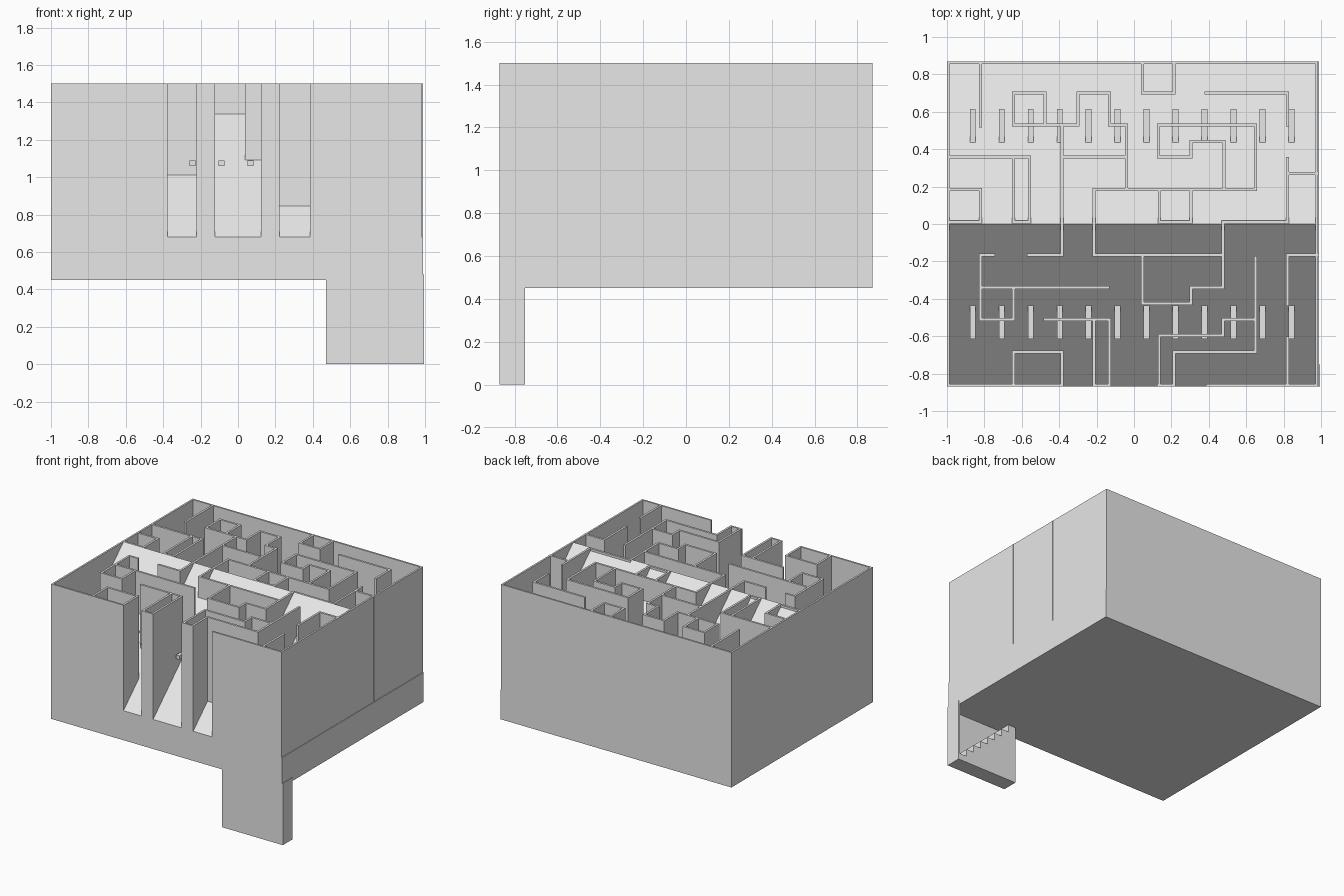
import bpy, bmesh

if "Cube" in bpy.data.objects:
    bpy.data.objects.remove(bpy.data.objects["Cube"])

grey = bpy.data.materials.new("light_grey")
grey.diffuse_color = (0.8, 0.8, 0.8, 1)
grey.use_nodes = True
grey.node_tree.nodes["Principled BSDF"].inputs["Base Color"].default_value = grey.diffuse_color

BASE, EAVE, TOP = 0.45, 0.68, 1.5
X0, X1, Y = -1.0, 0.985, 0.87
T = 0.008  # half wall thickness


def add_box(bm, x0, x1, y0, y1, z0, z1):
    v = bmesh.ops.create_cube(bm, size=1)["verts"]
    for p in v:
        p.co.x = x1 if p.co.x > 0 else x0
        p.co.y = y1 if p.co.y > 0 else y0
        p.co.z = z1 if p.co.z > 0 else z0


def add_prism(bm, ring, offset):
    # extrude a flat outline along an offset
    a = [bm.verts.new(p) for p in ring]
    b = [bm.verts.new([c + o for c, o in zip(p, offset)]) for p in ring]
    bm.faces.new(a)
    bm.faces.new(b[::-1])
    for i in range(len(a)):
        j = (i + 1) % len(a)
        bm.faces.new((a[j], a[i], b[i], b[j]))


def finish(name, bm):
    bmesh.ops.recalc_face_normals(bm, faces=bm.faces)
    mesh = bpy.data.meshes.new(name)
    bm.to_mesh(mesh)
    bm.free()
    mesh.materials.append(grey)
    ob = bpy.data.objects.new(name, mesh)
    bpy.context.collection.objects.link(ob)


# base block with a gable-shaped sloping floor
bm = bmesh.new()
add_box(bm, X0, 0.99, -Y, Y, BASE, EAVE)
finish("base_block", bm)
bm = bmesh.new()
add_prism(bm, [(X0, -Y, EAVE), (X0, Y, EAVE), (X0, 0, TOP)], (X1 - X0, 0, 0))
finish("sloping_floor", bm)

# outer walls, with three openings at the front
W = 0.014
bm = bmesh.new()
add_box(bm, X0, X0 + W, -Y, Y, EAVE, TOP)
add_box(bm, X1 - W, X1, -Y, Y, EAVE, TOP)
add_box(bm, X0, X1, Y - W, Y, EAVE, TOP)
for a, b in ((X0, -0.378), (-0.223, -0.122), (0.122, 0.223), (0.385, X1)):
    add_box(bm, a, b, -Y, -Y + W, EAVE, TOP)
finish("outer_walls", bm)

# maze walls as right-angled paths: start point, then alternating moves
# ("h" path moves along x first, "v" path along y first)
paths = [
    # back half
    ("v", -.82, .865, .525),
    ("v", .045, .865, .70, .215, .865),
    ("h", .385, .70, .82, .53),
    ("v", -.475, .53, .70, -.645, .53, -.30, .70, -.13, .53, -.04, .19),
    ("v", -.385, .53, -.165, -.565),
    ("h", -.385, .358, -.04),
    ("h", -.99, .358, -.56, .01, -.645, .358),
    ("h", -.99, .185, -.82, .01, -.99),
    ("v", -.215, -.165, .185, .65, .53, .13, .358, .305, .44, .48, .185),
    ("v", .135, .185, .01, .305, .185),
    ("v", .82, .35, .01, .475, -.34, .305, -.425, .045, -.165),
    ("h", .82, .27, .98),
    # front half
    ("h", -.75, -.165, -.82, -.51, -.645, -.34),
    ("h", -.82, -.34, -.14),
    ("h", -.215, -.165, .475),
    ("h", .98, -.165, .82, -.43),
    ("v", .65, -.18, -.685, .215, -.865),
    ("h", .65, -.51, .475, -.597, .135, -.865),
    ("v", .82, -.61, -.865),
    ("h", -.475, -.51, -.13, -.865),
    ("v", -.215, -.51, -.865),
    ("v", -.645, -.865, -.685, -.385, -.865),
]
bm = bmesh.new()
for axis, x, y, *moves in paths:
    for m in moves:
        nx, ny = (m, y) if axis == "h" else (x, m)
        add_box(bm, min(x, nx) - T, max(x, nx) + T,
                max(min(y, ny) - T, -Y + 0.002), min(max(y, ny) + T, Y - 0.002),
                EAVE, TOP)
        x, y = nx, ny
        axis = "v" if axis == "h" else "h"
finish("maze_walls", bm)

# row of bars poking out of both slopes
bm = bmesh.new()
for i in range(12):
    x = -0.863 + 0.155 * i
    for s in (-1, 1):
        ya, yb = sorted((s * 0.42, s * 0.615))
        add_box(bm, x - 0.015, x + 0.015, ya, yb, 1.06, 1.09)
finish("bars", bm)

# hanging corner box: front and end plates with a stair behind
SX0, SX1, SY = 0.47, 0.995, -0.75
bm = bmesh.new()
add_box(bm, SX0, SX1, -Y, -Y + 0.012, 0, BASE)
add_box(bm, SX1 - 0.012, SX1, -Y, SY, 0, BASE + 0.03)
finish("corner_plates", bm)
bm = bmesh.new()
N = 7
step = (0.92 - SX0) / N
ring = [(SX0, SY, 0), (SX1 - 0.012, SY, 0), (SX1 - 0.012, SY, 0.05)]
for i in range(N):
    x = 0.92 - i * step
    ring.append((x, SY, 0.05 + i * 0.4 / N))
    ring.append((x, SY, 0.05 + (i + 1) * 0.4 / N))
ring.append((SX0, SY, BASE))
add_prism(bm, ring, (0, -Y + 0.012 - SY, 0))
finish("stair", bm)
